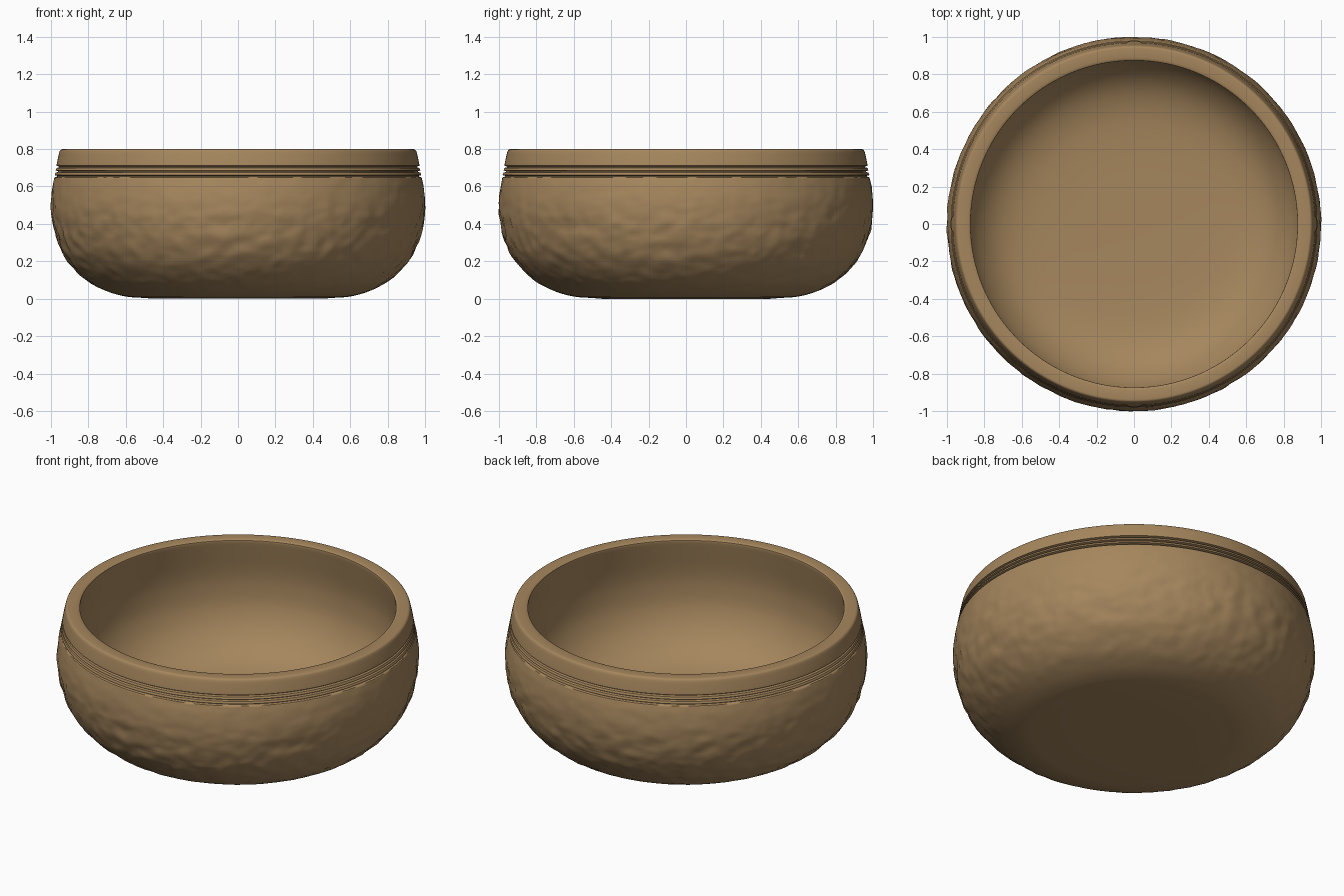
import bpy, bmesh, math
from mathutils import Vector, noise

cube = bpy.data.objects.get("Cube")
if cube:
    bpy.data.objects.remove(cube, do_unlink=True)

SEGMENTS = 256
GROOVES = (0.655, 0.68, 0.705)


def make_material(name, colour):
    mat = bpy.data.materials.new(name)
    mat.use_nodes = True
    mat.diffuse_color = colour
    mat.node_tree.nodes["Principled BSDF"].inputs["Base Color"].default_value = colour
    return mat


def smooth_path(points, steps):
    """Catmull-Rom curve through (radius, height) points."""
    pts = [Vector(p) for p in points]
    pts = [2 * pts[0] - pts[1]] + pts + [2 * pts[-1] - pts[-2]]
    path = []
    for a, b, c, d in zip(pts, pts[1:], pts[2:], pts[3:]):
        for i in range(steps):
            t = i / steps
            path.append(0.5 * (2 * b + (c - a) * t + (2 * a - 5 * b + 4 * c - d) * t**2
                               + (3 * b - a - 3 * c + d) * t**3))
    return path + [pts[-2]]


def fade(value, low, high):
    t = min(1, max(0, (value - low) / (high - low)))
    return t * t * (3 - 2 * t)


def hammered(point):
    """Shallow beaten dents, fading out at the base and below the grooves."""
    mask = fade(point.z, 0.01, 0.12) * (1 - 0.75 * fade(point.z, 0.35, 0.62))
    dents = noise.noise(point * 14) + 0.5 * noise.noise(point * 28)
    return mask * 0.008 * dents


# Outer wall: flat base, round belly, then the band of engraved grooves
belly = smooth_path([(0.5, 0.004), (0.6, 0.012), (0.7, 0.04), (0.8, 0.092), (0.9, 0.185),
                     (0.96, 0.29), (0.99, 0.4), (1.0, 0.5), (0.993, 0.59), (0.982, 0.645)], 7)
band = []
for z in GROOVES:
    edge = 0.982 - 0.2 * (z - 0.645)
    band += [Vector((edge, z - 0.006)), Vector((edge - 0.013, z - 0.002)),
             Vector((edge - 0.013, z + 0.002)), Vector((edge, z + 0.006))]
lip = smooth_path([(0.969, 0.72), (0.962, 0.755), (0.954, 0.787), (0.945, 0.798), (0.93, 0.8)], 4)
outer = [Vector((0.25, 0)), Vector((0.45, 0))] + belly + band + lip

# Inner wall: undercut below the rim, curving into a broad floor
inner = smooth_path([(0.89, 0.8), (0.878, 0.796), (0.874, 0.785), (0.885, 0.72), (0.905, 0.6),
                     (0.91, 0.5), (0.895, 0.38), (0.84, 0.26), (0.74, 0.16),
                     (0.6, 0.105), (0.4, 0.085), (0.15, 0.08)], 4)

# Lathe the full profile
bm = bmesh.new()
rings = []
for index, (radius, height) in enumerate(outer + inner):
    ring = []
    for s in range(SEGMENTS):
        angle = math.tau * s / SEGMENTS
        direction = Vector((math.cos(angle), math.sin(angle), 0))
        point = direction * radius + Vector((0, 0, height))
        if index < 2 + len(belly):
            point += direction * hammered(point)
        ring.append(bm.verts.new(point))
    rings.append(ring)
for low, high in zip(rings, rings[1:]):
    for s in range(SEGMENTS):
        n = (s + 1) % SEGMENTS
        bm.faces.new((low[s], low[n], high[n], high[s]))
bm.faces.new(rings[0][::-1])
bm.faces.new(rings[-1])
bmesh.ops.recalc_face_normals(bm, faces=bm.faces)

mesh = bpy.data.meshes.new("bowl")
bm.to_mesh(mesh)
bm.free()
bowl = bpy.data.objects.new("bowl", mesh)
bpy.context.collection.objects.link(bowl)
mesh.materials.append(make_material("aged bronze", (0.38, 0.24, 0.11, 1)))
bpy.context.view_layer.objects.active = bowl
bowl.select_set(True)
bpy.ops.object.shade_smooth_by_angle(angle=math.radians(40))
